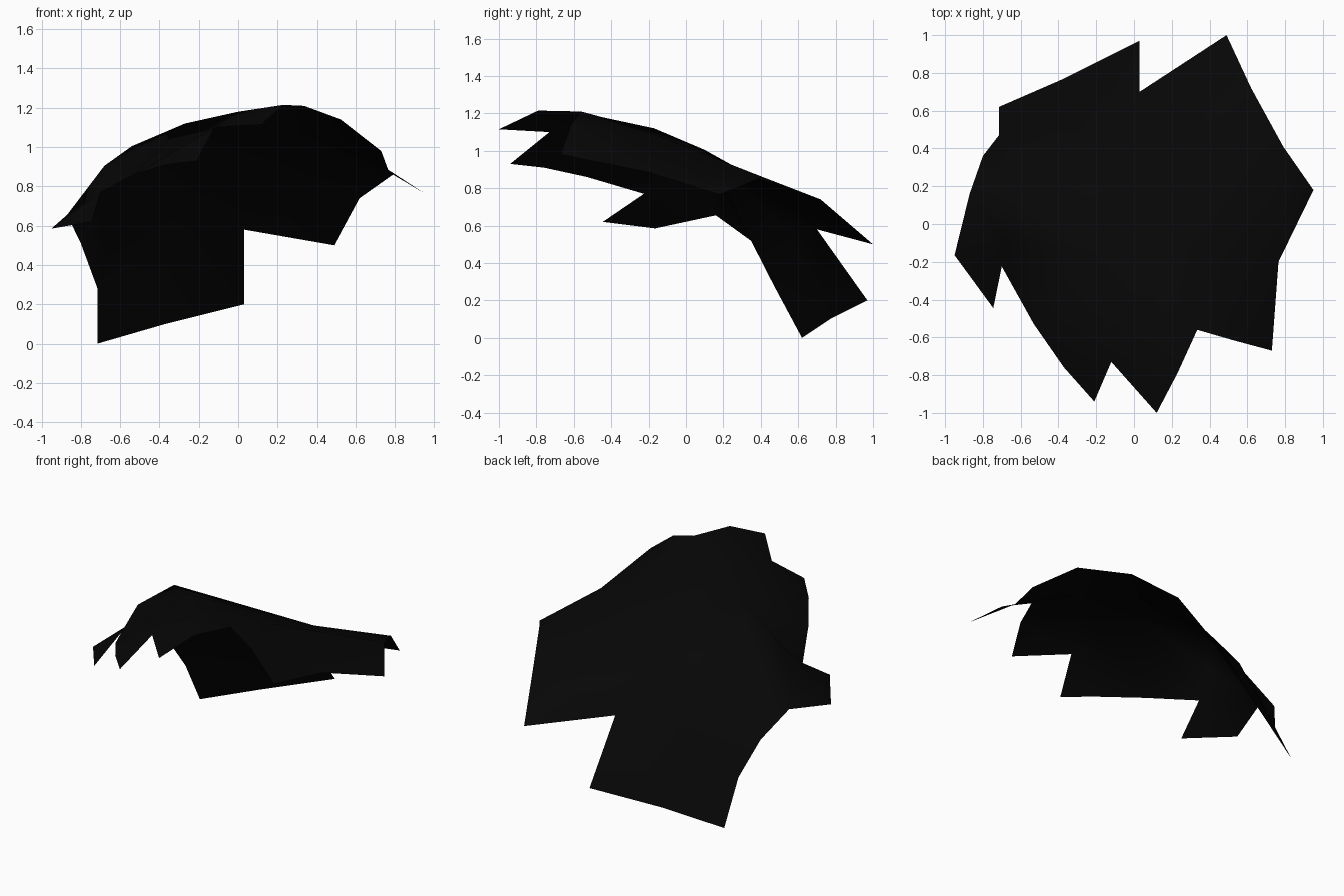
import bpy
import bmesh
from mathutils import Vector
from mathutils.geometry import delaunay_2d_cdt

# Remove the default cube
default_cube = bpy.data.objects.get("Cube")
if default_cube:
    bpy.data.objects.remove(default_cube, do_unlink=True)


def make_material(name, colour):
    material = bpy.data.materials.new(name)
    material.use_nodes = True
    material.diffuse_color = colour
    shader = next(n for n in material.node_tree.nodes if n.type == 'BSDF_PRINCIPLED')
    shader.inputs["Base Color"].default_value = colour
    shader.inputs["Roughness"].default_value = 0.8
    return material


# Ragged rim of the thin shell, one short run of points per lock
back_locks = [(.03, .97, .2), (.03, .7, .58), (.49, 1, .5), (.62, .72, .74)]
left_locks = [(.79, .41, .86), (.95, .18, .765), (.765, -.2, .885), (.73, -.67, .98),
              (.525, -.615, 1.14), (.335, -.56, 1.21)]
front_locks = [(.23, -.79, 1.215), (.12, -1, 1.115), (-.12, -.73, 1.1),
               (-.21, -.94, .93), (-.37, -.76, .91), (-.53, -.53, .86)]
right_locks = [(-.7, -.225, .77), (-.745, -.445, .62), (-.95, -.165, .585),
               (-.87, .16, .655), (-.8, .36, .51)]
nape_lock = [(-.715, .47, .28), (-.715, .62, 0), (-.37, .77, .1)]
rim = back_locks + left_locks + front_locks + right_locks + nape_lock

# Crown ridge, the slope behind it, and the fullness of the dome
ridge = [(-.68, -.08, .905), (-.54, .1, 1.005), (-.27, -.17, 1.12), (0, -.45, 1.18)]
slope = [(-.145, .28, .905), (.29, .38, .85)]
dome = [(.35, -.15, 1.08), (.03, 0, 1.045), (-.37, .55, .56)]
points = rim + ridge + slope + dome


def chain(run):
    """Index pairs joining the points of a run in order."""
    ids = [points.index(p) for p in run]
    return list(zip(ids, ids[1:]))


# Stretch a triangulated sheet over the rim and the ridges
edges = chain(rim + rim[:1]) + chain(ridge + front_locks[:1])
edges += chain([ridge[1]] + slope + [back_locks[-1]])

# Roots of the side locks, where they fold away from the dome
edges += chain([right_locks[0], right_locks[3]])
edges += chain([left_locks[0], left_locks[2]])

flat, _, faces, sources, _, _ = delaunay_2d_cdt(
    [Vector(p[:2]) for p in points], edges, [], 1, 1e-5)

bm = bmesh.new()
verts = []
for position, source in zip(flat, sources):
    verts.append(bm.verts.new((position.x, position.y, points[source[0]][2])))
for face in faces:
    bm.faces.new([verts[i] for i in face])

# Outer side faces up, shaded smoothly
for face in bm.faces:
    face.normal_update()
    if face.normal.z < 0:
        face.normal_flip()
    face.smooth = True

mesh = bpy.data.meshes.new("hair_shell")
bm.to_mesh(mesh)
bm.free()
mesh.materials.append(make_material("soft black", (.002, .002, .002, 1)))
shell = bpy.data.objects.new("hair_shell", mesh)
bpy.context.collection.objects.link(shell)
